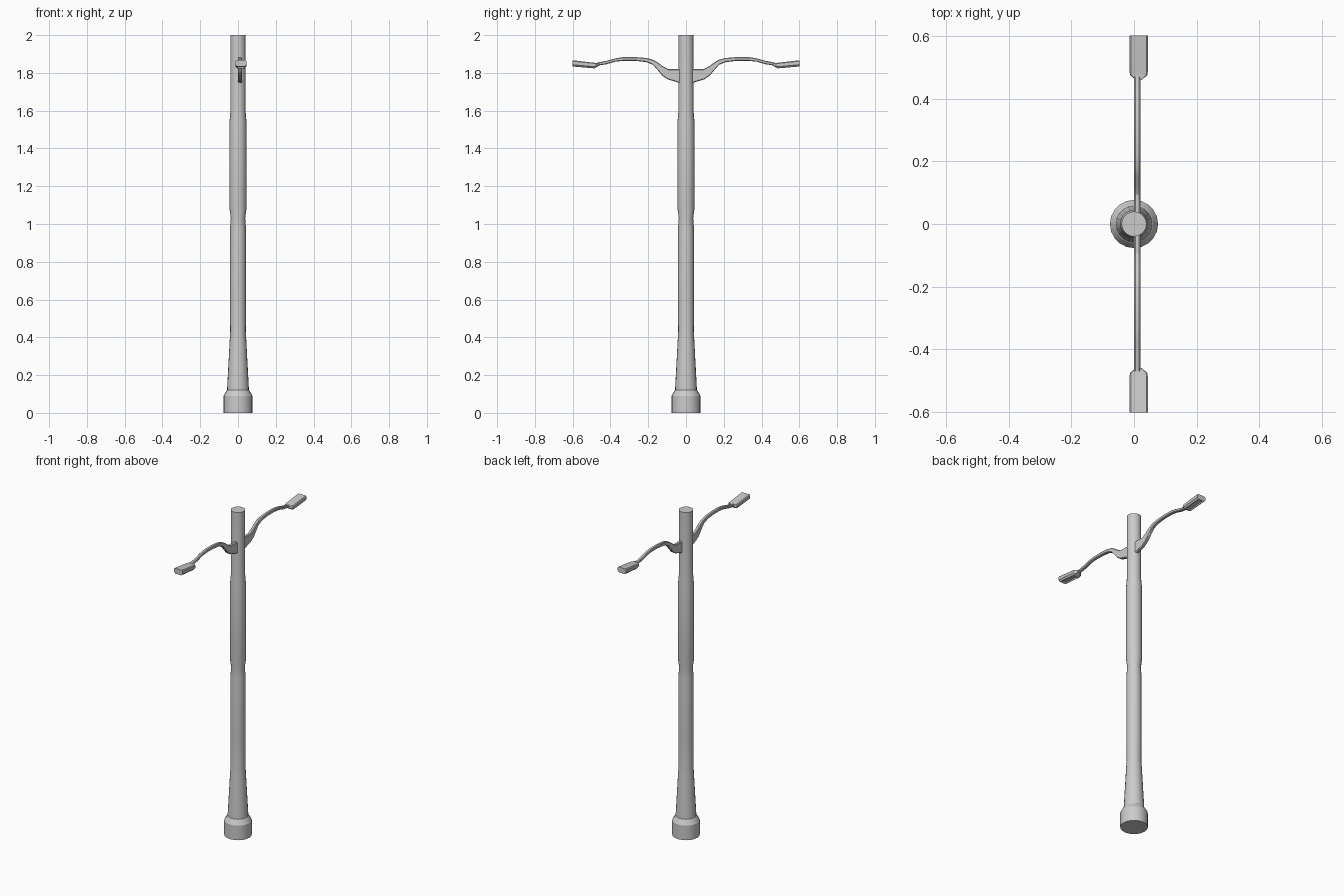
import bpy, bmesh, math

if "Cube" in bpy.data.objects:
    bpy.data.objects.remove(bpy.data.objects["Cube"])

SIDES = 20


def make_object(name, bm):
    bmesh.ops.recalc_face_normals(bm, faces=bm.faces)
    mesh = bpy.data.meshes.new(name)
    bm.to_mesh(mesh)
    bm.free()
    obj = bpy.data.objects.new(name, mesh)
    bpy.context.collection.objects.link(obj)
    bpy.ops.object.select_all(action='DESELECT')
    obj.select_set(True)
    bpy.context.view_layer.objects.active = obj
    bpy.ops.object.shade_smooth_by_angle(angle=math.radians(25))
    return obj


def loft(bm, sections):
    """Bridge a list of closed point rings and cap both ends."""
    rings = [[bm.verts.new(p) for p in s] for s in sections]
    n = len(rings[0])
    for a, b in zip(rings, rings[1:]):
        for i in range(n):
            j = (i + 1) % n
            bm.faces.new((a[i], a[j], b[j], b[i]))
    bm.faces.new(rings[0])
    bm.faces.new(rings[-1])


def circle(r, z):
    return [(r * math.cos(2 * math.pi * i / SIDES),
             r * math.sin(2 * math.pi * i / SIDES), z) for i in range(SIDES)]


# Pole: turned profile (radius, height)
profile = [(.077, 0), (.077, .09), (.061, .118), (.058, .12), (.043, .40),
           (.041, .42), (.042, .60), (.042, .98), (.038, 1.03), (.045, 1.08),
           (.045, 1.54), (.040, 1.60), (.040, 2.0)]
bm = bmesh.new()
loft(bm, [circle(r, z) for r, z in profile])
make_object("pole", bm)

# Arm stations: (y, bottom z, top z)
arm_path = [(.03, 1.745, 1.82), (.06, 1.755, 1.82), (.095, 1.765, 1.82),
            (.125, 1.785, 1.837), (.15, 1.815, 1.856), (.175, 1.843, 1.87),
            (.21, 1.857, 1.879), (.27, 1.864, 1.884), (.33, 1.864, 1.884),
            (.375, 1.859, 1.877), (.42, 1.846, 1.864), (.47, 1.838, 1.855)]


def arm_section(y, b, t):
    x0, x1, c = 0.0, .02, .004
    return [(x0 + c, y, b), (x1 - c, y, b), (x1, y, b + c), (x1, y, t - c),
            (x1 - c, y, t), (x0 + c, y, t), (x0, y, t - c), (x0, y, b + c)]


# Lamp stations: (y, half width, bottom z, top z)
lamp_path = [(.46, .009, 1.838, 1.853), (.476, .028, 1.828, 1.852),
             (.487, .029, 1.824, 1.854), (.602, .029, 1.834, 1.867)]


def lamp_section(y, w, b, t):
    h = t - b
    half = [(w * .7, b), (w, b + h * .3), (w, t - h * .15), (w * .85, t)]
    pts = half + [(-x, z) for x, z in reversed(half)]
    return [(.015 + x, y, z) for x, z in pts]


for side, label in ((1, "back"), (-1, "front")):
    # Curved bracket arm
    bm = bmesh.new()
    loft(bm, [arm_section(y, b, t) for y, b, t in arm_path])
    for v in bm.verts:
        v.co.y *= side
    make_object("arm_" + label, bm)

    # Lamp head with recessed light panel underneath
    bm = bmesh.new()
    loft(bm, [lamp_section(*s) for s in lamp_path])
    for v in bm.verts:
        v.co.y *= side
    bmesh.ops.recalc_face_normals(bm, faces=bm.faces)
    panel = max((f for f in bm.faces if f.normal.z < -.95),
                key=lambda f: f.calc_area())
    bmesh.ops.inset_region(bm, faces=[panel], thickness=.005, depth=0)
    bmesh.ops.inset_region(bm, faces=[panel], thickness=.001, depth=-.008)
    make_object("lamp_head_" + label, bm)
